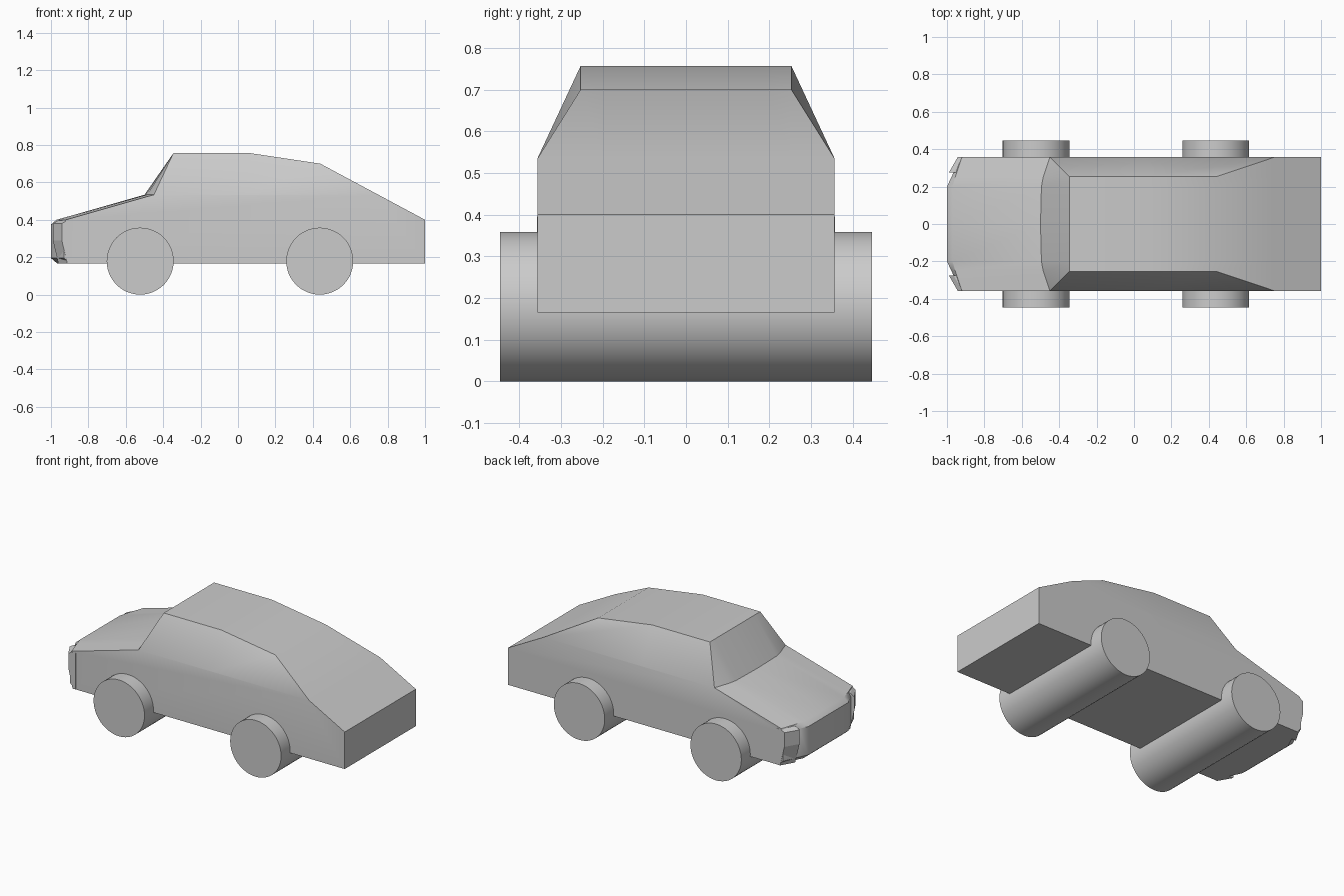
import bpy, bmesh, math

if "Cube" in bpy.data.objects:
    bpy.data.objects.remove(bpy.data.objects["Cube"])


def make_object(name, rings):
    """Loft closed rings of 3D points and cap both ends."""
    bm = bmesh.new()
    rows = [[bm.verts.new(p) for p in ring] for ring in rings]
    n = len(rows[0])
    for a, b in zip(rows, rows[1:]):
        for i in range(n):
            j = (i + 1) % n
            bm.faces.new((a[i], a[j], b[j], b[i]))
    bm.faces.new(rows[0])
    bm.faces.new(rows[-1][::-1])
    bmesh.ops.remove_doubles(bm, verts=bm.verts, dist=0.0005)
    bmesh.ops.recalc_face_normals(bm, faces=bm.faces)
    mesh = bpy.data.meshes.new(name)
    bm.to_mesh(mesh)
    bm.free()
    obj = bpy.data.objects.new(name, mesh)
    bpy.context.collection.objects.link(obj)
    return obj


def smooth(obj):
    bpy.ops.object.select_all(action='DESELECT')
    obj.select_set(True)
    bpy.context.view_layer.objects.active = obj
    bpy.ops.object.shade_smooth_by_angle(angle=math.radians(30))


# Car body: side profiles (x, z) lofted across the width
REAR = [(0.75, 0.534), (1.0, 0.40), (1.0, 0.165)]
ROOF = [(-0.345, 0.757), (0.06, 0.757), (0.44, 0.70)]
BELT = [(-0.45, 0.533), (0.06, 0.534), (0.75, 0.534)]


def profile(nose, hood, base, top):
    """Nose x, hood front x, windscreen base x, then the upper line."""
    return [(nose + 0.035, 0.165), (nose, 0.195), (nose, 0.375),
            (hood, 0.40), (base, 0.534)] + top + REAR


half = [(0.0, profile(-1.0, -0.97, -0.50, ROOF)),
        (0.20, profile(-1.0, -0.97, -0.495, ROOF)),
        (0.253, profile(-0.975, -0.955, -0.485, ROOF)),
        (0.357, profile(-0.93, -0.92, -0.45, BELT))]
stations = [(-y, p) for y, p in half[:0:-1]] + half
body = make_object("car_body", [[(x, y, z) for x, z in p] for y, p in stations])
smooth(body)

# Headlight corners: angled blocks standing proud of the nose
for side, label in ((-1, "right"), (1, "left")):
    rings = []
    for y, x in ((0.275, -0.99), (0.358, -0.942)):
        rings.append([(-0.89, side * y, 0.165), (x + 0.03, side * y, 0.165),
                      (x, side * y, 0.29), (x, side * y, 0.38),
                      (x + 0.025, side * y, 0.395), (-0.89, side * y, 0.395)])
    make_object("headlight_" + label, rings)

# Wheel rollers running the full width
for x, label in ((-0.523, "front"), (0.437, "rear")):
    bpy.ops.mesh.primitive_cylinder_add(
        vertices=48, radius=0.179, depth=0.894,
        location=(x, 0, 0.179), rotation=(math.pi / 2, 0, 0))
    wheel = bpy.context.object
    wheel.name = label + "_wheels"
    smooth(wheel)
